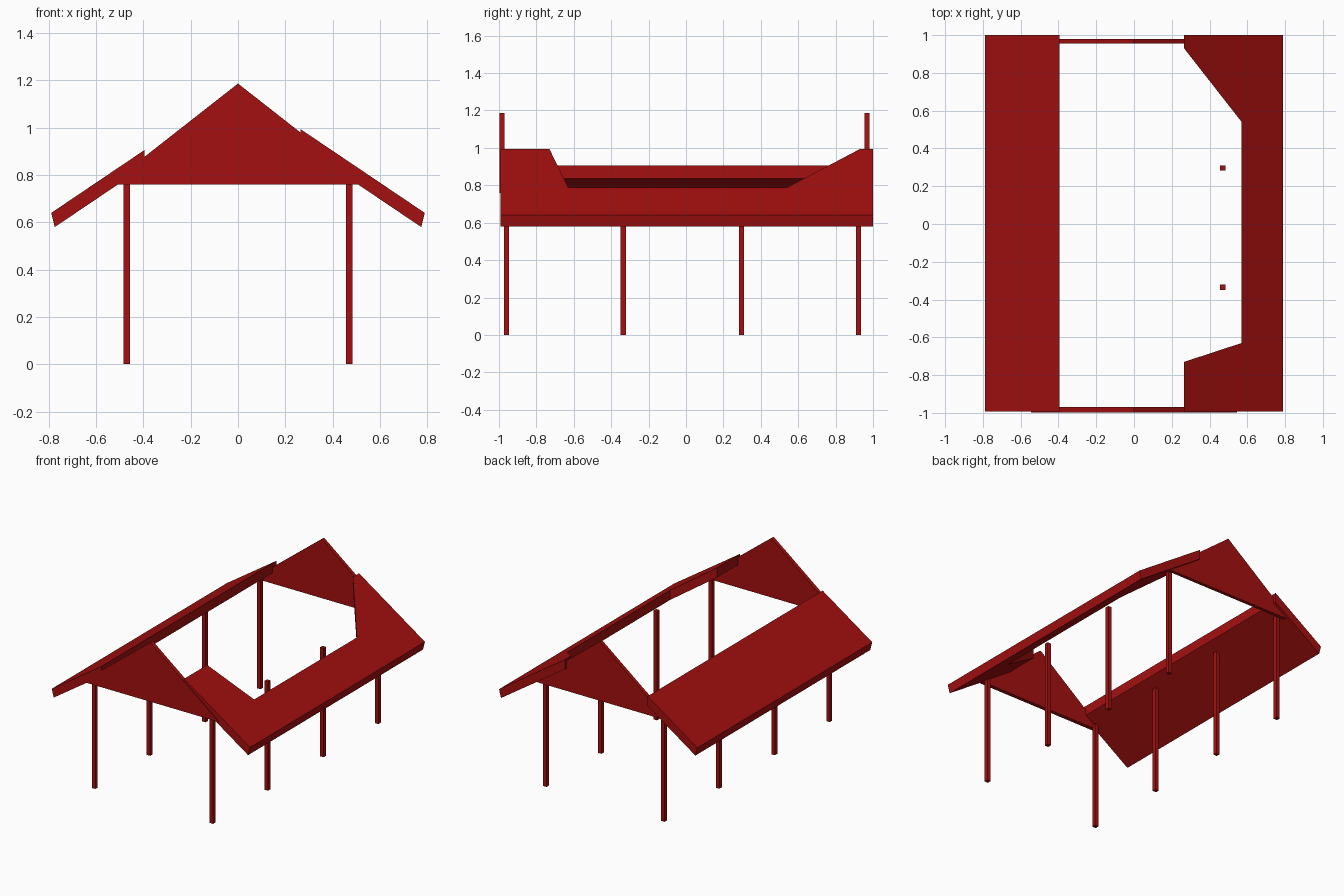
import bpy
import bmesh

cube = bpy.data.objects.get("Cube")
if cube:
    bpy.data.objects.remove(cube, do_unlink=True)

RED = (0.37, 0.005, 0.005, 1.0)
red = bpy.data.materials.new("barn_red")
red.use_nodes = True
red.diffuse_color = RED
red.node_tree.nodes["Principled BSDF"].inputs["Base Color"].default_value = RED

EAVE_X, EAVE_Z, SLOPE = 0.79, 0.64, 0.674
FRONT, BACK = -0.992, 1.0


def solid(name, loop_a, loop_b):
    """Closed flat-faced solid spanning two matching outlines."""
    bm = bmesh.new()
    a = [bm.verts.new(p) for p in loop_a]
    b = [bm.verts.new(p) for p in loop_b]
    bm.faces.new(a)
    bm.faces.new(b[::-1])
    for i in range(len(a)):
        j = (i + 1) % len(a)
        bm.faces.new((a[j], a[i], b[i], b[j]))
    bmesh.ops.recalc_face_normals(bm, faces=bm.faces)
    mesh = bpy.data.meshes.new(name)
    bm.to_mesh(mesh)
    bm.free()
    mesh.materials.append(red)
    obj = bpy.data.objects.new(name, mesh)
    bpy.context.collection.objects.link(obj)
    return obj


def roof_panel(name, outline, side):
    """Plan outline draped on the roof pitch; the eave edge leans inward."""
    top, under = [], []
    for x, y in outline:
        top.append((side * x, y, EAVE_Z + (EAVE_X - x) * SLOPE))
        low = min(x, EAVE_X - 0.015)
        under.append((side * low, y, 0.58 + (EAVE_X - 0.015 - low) * SLOPE))
    return solid(name, top, under)


# Whole roof panel on one side, broken panel with a large opening on the other
roof_panel("right_roof_panel",
           [(0.395, FRONT), (EAVE_X, FRONT), (EAVE_X, BACK), (0.395, BACK)], -1)
roof_panel("left_roof_panel",
           [(0.265, FRONT), (EAVE_X, FRONT), (EAVE_X, BACK), (0.265, BACK),
            (0.265, 0.93), (0.57, 0.54), (0.57, -0.63), (0.265, -0.73)], 1)

# Triangular gables
GABLE = [(-0.545, 0.76), (0.545, 0.76), (0, 1.187)]
for name, y0, y1 in (("front_gable", -0.998, -0.97), ("back_gable", 0.955, 0.98)):
    solid(name, [(x, y0, z) for x, z in GABLE], [(x, y1, z) for x, z in GABLE])

# Two rows of square posts
HALF = 0.014
for side, label in ((-1, "right"), (1, "left")):
    for i, y in enumerate((-0.96, -0.335, 0.297, 0.922)):
        square = [(side * 0.47 + HALF * u, y + HALF * v)
                  for u, v in ((-1, -1), (1, -1), (1, 1), (-1, 1))]
        solid(f"{label}_post_{i + 1}", [(x, w, 0) for x, w in square],
              [(x, w, 0.785) for x, w in square])
